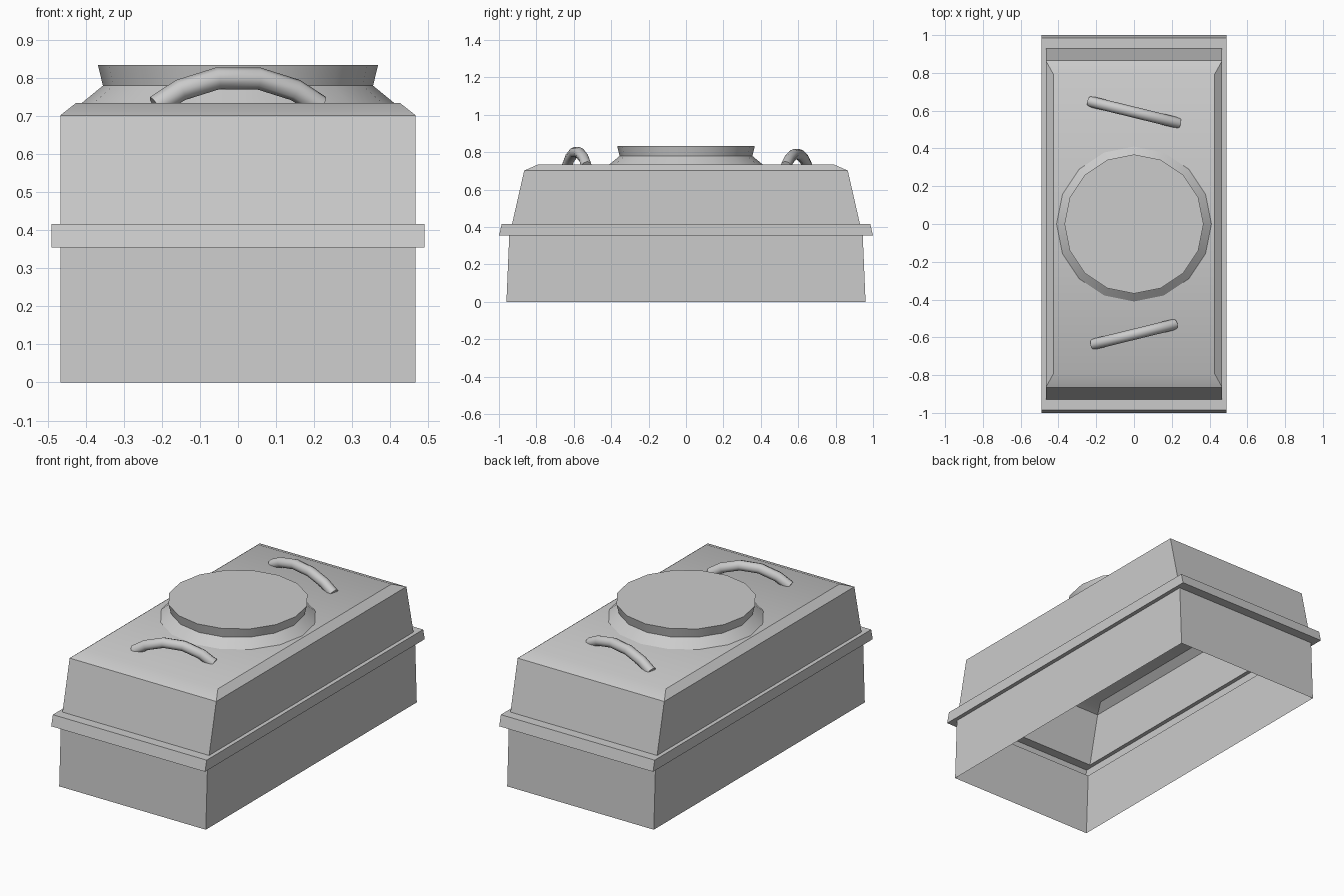
import bpy, bmesh
from math import cos, sin, pi, atan2, hypot

if "Cube" in bpy.data.objects:
    bpy.data.objects.remove(bpy.data.objects["Cube"])


def loft(name, rings):
    """Skin a stack of point rings, closing the last one; the bottom stays open."""
    bm = bmesh.new()
    loops = [[bm.verts.new(p) for p in ring] for ring in rings]
    for a, b in zip(loops, loops[1:]):
        n = len(a)
        for i in range(n):
            j = (i + 1) % n
            bm.faces.new((a[i], a[j], b[j], b[i]))
    bm.faces.new(loops[-1])
    mesh = bpy.data.meshes.new(name)
    bm.to_mesh(mesh)
    bm.free()
    obj = bpy.data.objects.new(name, mesh)
    bpy.context.collection.objects.link(obj)
    bpy.ops.object.select_all(action='DESELECT')
    obj.select_set(True)
    bpy.context.view_layer.objects.active = obj
    bpy.ops.object.shade_smooth_by_angle()
    return obj


def rect(x, y, z):
    return [(-x, -y, z), (x, -y, z), (x, y, z), (-x, y, z)]


def circle(r, z, n=16):
    return [(r * cos(2 * pi * i / n), r * sin(2 * pi * i / n), z) for i in range(n)]


def handle(name, start, end, top):
    """Arched tube standing on the lid between two points."""
    curve = bpy.data.curves.new(name, 'CURVE')
    curve.dimensions = '3D'
    curve.bevel_depth = 0.029
    curve.bevel_resolution = 2
    curve.use_fill_caps = True
    half = hypot(end[0] - start[0], end[1] - start[1]) / 2
    arch = [(-1, 0), (-0.70, 0.58), (-0.25, 1), (0.25, 1), (0.70, 0.58), (1, 0)]
    spline = curve.splines.new('POLY')
    spline.points.add(len(arch) - 1)
    base = 0.726
    for p, (u, h) in zip(spline.points, arch):
        p.co = (u * half, 0, base + h * (top - 0.029 - base), 1)
    obj = bpy.data.objects.new(name, curve)
    obj.location = ((start[0] + end[0]) / 2, (start[1] + end[1]) / 2, 0)
    obj.rotation_euler.z = atan2(end[1] - start[1], end[0] - start[0])
    bpy.context.collection.objects.link(obj)
    return obj


# Hollow housing: lower walls, protruding rim, tapered upper walls, chamfered lid
loft("housing", [rect(0.467, 0.96, 0), rect(0.467, 0.945, 0.355),
                 rect(0.49, 1.0, 0.355), rect(0.49, 0.985, 0.416),
                 rect(0.467, 0.93, 0.416), rect(0.467, 0.865, 0.702),
                 rect(0.425, 0.79, 0.735)])

# Round hatch: sloped collar and flared, capped top
loft("hatch", [circle(0.41, 0.735), circle(0.355, 0.78), circle(0.368, 0.834)])

# Two carrying handles set at a slant
handle("front_handle", (-0.216, -0.637), (0.216, -0.531), 0.828)
handle("back_handle", (-0.234, 0.649), (0.236, 0.534), 0.818)
